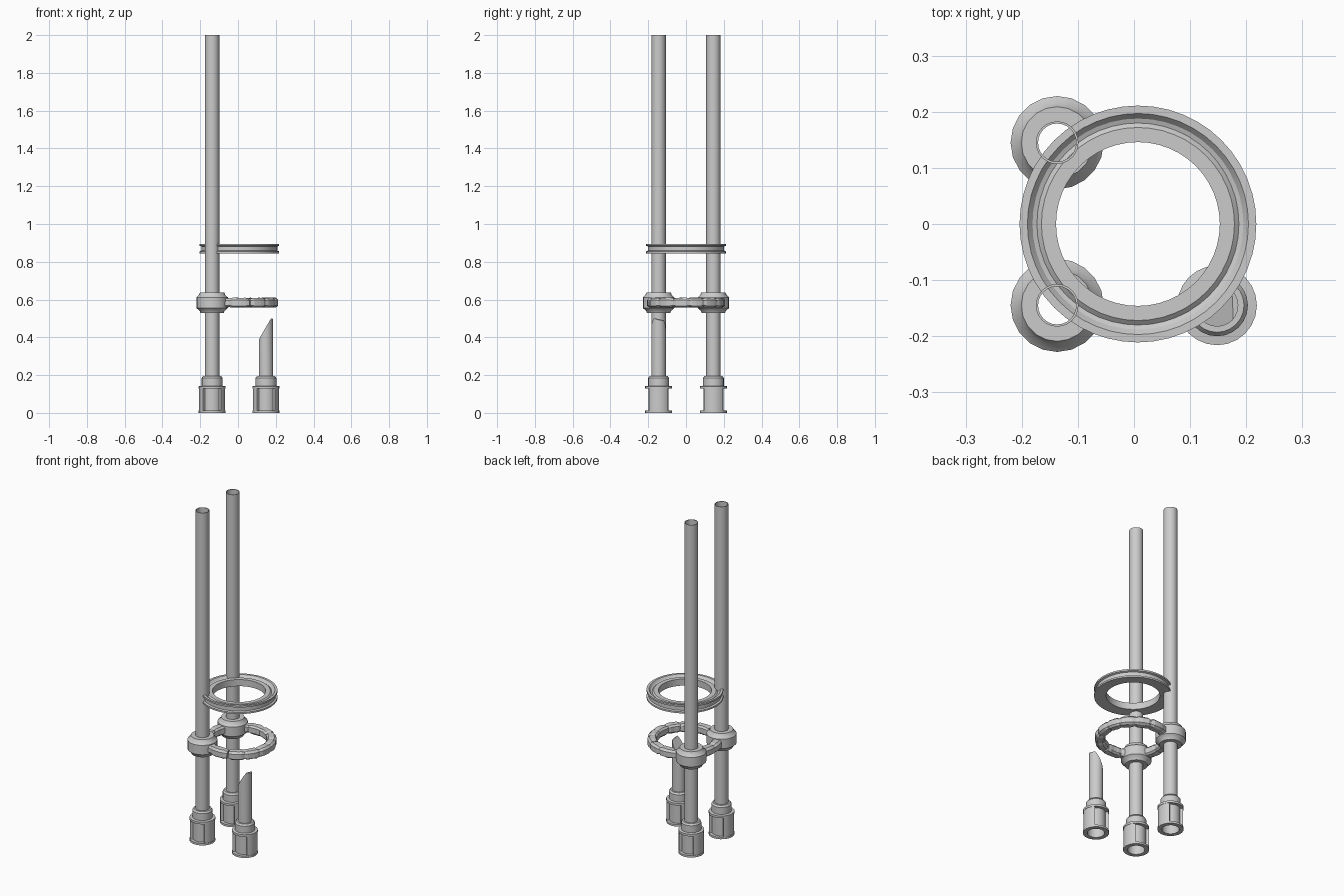
import bpy, bmesh, random
from math import sin, cos, pi, radians
from mathutils import Vector

if "Cube" in bpy.data.objects:
    bpy.data.objects.remove(bpy.data.objects["Cube"])

random.seed(4)


def finish(name, bm, loc=(0, 0, 0), smooth=True):
    bmesh.ops.recalc_face_normals(bm, faces=bm.faces)
    me = bpy.data.meshes.new(name)
    bm.to_mesh(me)
    bm.free()
    ob = bpy.data.objects.new(name, me)
    bpy.context.collection.objects.link(ob)
    ob.location = loc
    if smooth:
        bpy.ops.object.select_all(action='DESELECT')
        ob.select_set(True)
        bpy.context.view_layer.objects.active = ob
        bpy.ops.object.shade_smooth_by_angle(angle=radians(30))
    return ob


def sweep(profile, n=24, start=0, end=360, warp=None):
    """Turn a closed (radius, z) profile around z, fully or as a capped arc."""
    bm = bmesh.new()
    full = end - start >= 360
    rings = []
    for i in range(n if full else n + 1):
        a = radians(start + (end - start) * i / n)
        pts = [warp(r, z, i) if warp else (r, z) for r, z in profile]
        rings.append([bm.verts.new((r * cos(a), r * sin(a), z)) for r, z in pts])
    m = len(profile)
    for i in range(n):
        p, q = rings[i], rings[(i + 1) % len(rings)]
        for j in range(m):
            k = (j + 1) % m
            bm.faces.new((p[j], q[j], q[k], p[k]))
    if not full:
        bm.faces.new(rings[0])
        bm.faces.new(rings[-1])
    return bm


POLES = [("front", -0.137, -0.145), ("back", -0.137, 0.145)]
STUB = ("broken", 0.148, -0.145)

# Ground sockets: flanged cup, upper neck and two side shells
socket = [(0.047, 0), (0.071, 0), (0.071, 0.012), (0.053, 0.012), (0.053, 0.128),
          (0.071, 0.128), (0.071, 0.141), (0.055, 0.143), (0.055, 0.185),
          (0.048, 0.195), (0.036, 0.195), (0.036, 0.15), (0.047, 0.14)]
shell = [(0.051, 0.012), (0.069, 0.012), (0.069, 0.128), (0.051, 0.128)]
for tag, x, y in POLES + [STUB]:
    finish(tag + "_socket", sweep(socket), (x, y, 0))
    for side, mid in (("right", 0), ("left", 180)):
        finish(f"{tag}_socket_shell_{side}", sweep(shell, 8, mid - 46, mid + 46), (x, y, 0))

# Tall hollow poles with chamfered clamp collars
pole = [(0.034, 0.14), (0.038, 0.14), (0.038, 2.0), (0.034, 2.0)]
collar = [(0.036, 0.53), (0.062, 0.53), (0.066, 0.54), (0.083, 0.555), (0.083, 0.612),
          (0.07, 0.624), (0.064, 0.638), (0.036, 0.638)]
for tag, x, y in POLES:
    finish(tag + "_pole", sweep(pole), (x, y, 0))
    finish(tag + "_collar", sweep(collar, 20), (x, y, 0))

# Broken pole stub, cut off on a slant with a blunt tip
bm = bmesh.new()
bmesh.ops.create_cone(bm, cap_ends=True, segments=24, radius1=0.038, radius2=0.038, depth=0.4)
bmesh.ops.translate(bm, verts=bm.verts, vec=(0, 0, 0.35))
for co, no in (((-0.038, 0, 0.385), (-0.115, 0.01, 0.068)),
               ((0.026, 0, 0.497), (0.02, 0.012, 0.05))):
    res = bmesh.ops.bisect_plane(bm, geom=bm.verts[:] + bm.edges[:] + bm.faces[:],
                                 plane_co=co, plane_no=Vector(no), clear_outer=True)
    edges = [e for e in res["geom_cut"] if isinstance(e, bmesh.types.BMEdge)]
    bmesh.ops.holes_fill(bm, edges=edges)
finish("broken_pole_stub", bm, STUB[1:] + (0,))

# Upper ring: dished top and underside, groove round the rim
upper = [(0.146, 0.848), (0.172, 0.848), (0.195, 0.845), (0.211, 0.845), (0.211, 0.855),
         (0.201, 0.859), (0.201, 0.881), (0.211, 0.885), (0.211, 0.895), (0.197, 0.895),
         (0.188, 0.884), (0.18, 0.881), (0.172, 0.888), (0.146, 0.888)]
finish("upper_ring", sweep(upper, 48), (0.007, 0, 0))

# Lower ring: cracked, chipped chunks bridging the two collars
rough = [(0.152, 0.567), (0.162, 0.557), (0.194, 0.557), (0.207, 0.566),
         (0.207, 0.598), (0.195, 0.61), (0.162, 0.61), (0.152, 0.6)]
cuts = [-72, -46, -20, 6, 28, 54, 80, 106, 150, 180, 212, 254, 285]
for c, (a, b) in enumerate(zip(cuts, cuts[1:])):
    steps = 5

    def chip(r, z, i):
        # Chunk ends pinch in; the whole surface is slightly uneven
        s = random.uniform(0.7, 0.88) if i in (0, steps) else random.uniform(0.93, 1.0)
        return 0.18 + (r - 0.18) * s, 0.583 + (z - 0.583) * s

    finish(f"lower_ring_chunk_{c + 1}", sweep(rough, steps, a - 0.5, b + 0.5, chip),
           (0.007, 0, 0), smooth=False)
